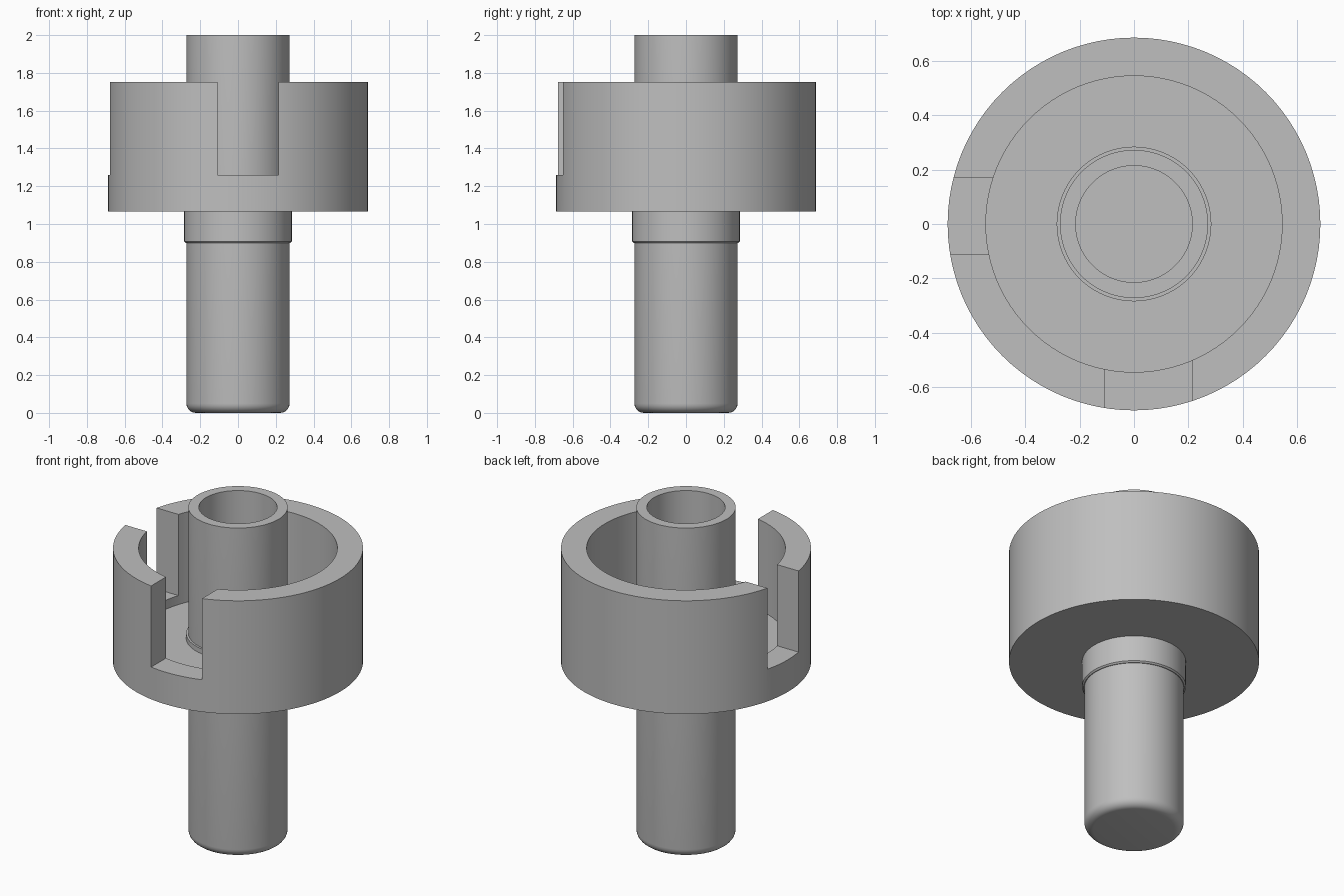
import bpy, bmesh, math
from mathutils import Matrix

cube = bpy.data.objects.get("Cube")
if cube:
    bpy.data.objects.remove(cube, do_unlink=True)

grey = bpy.data.materials.new("plain grey")
grey.use_nodes = True
colour = (0.52, 0.52, 0.52, 1)
grey.diffuse_color = colour
grey.node_tree.nodes["Principled BSDF"].inputs["Base Color"].default_value = colour


def add_object(name, bm):
    bmesh.ops.recalc_face_normals(bm, faces=bm.faces)
    mesh = bpy.data.meshes.new(name)
    bm.to_mesh(mesh)
    bm.free()
    mesh.materials.append(grey)
    obj = bpy.data.objects.new(name, mesh)
    bpy.context.collection.objects.link(obj)
    return obj


def lathe(name, profile, closed=False, steps=96):
    """Spin (radius, height) points around the z axis."""
    bm = bmesh.new()
    verts = [bm.verts.new((r, 0, z)) for r, z in profile]
    edges = [bm.edges.new(pair) for pair in zip(verts, verts[1:])]
    if closed:
        edges.append(bm.edges.new((verts[-1], verts[0])))
    bmesh.ops.spin(bm, geom=verts + edges, axis=(0, 0, 1), cent=(0, 0, 0),
                   angle=math.tau, steps=steps)
    bmesh.ops.remove_doubles(bm, verts=bm.verts, dist=1e-4)
    return add_object(name, bm)


def cutter(name, low, high):
    """Hidden box between two corners."""
    bm = bmesh.new()
    size = [h - l for l, h in zip(low, high)]
    mid = [(h + l) / 2 for l, h in zip(low, high)]
    bmesh.ops.create_cube(bm, size=1, matrix=Matrix.Translation(mid) @ Matrix.Diagonal((*size, 1)))
    obj = add_object(name, bm)
    obj.hide_render = True
    obj.hide_set(True)
    return obj


def smooth(obj):
    bpy.ops.object.select_all(action='DESELECT')
    obj.select_set(True)
    bpy.context.view_layer.objects.active = obj
    bpy.ops.object.shade_smooth_by_angle(angle=math.radians(30))


# Hollow shaft with a rounded closed foot
shaft_r, bore_r, fillet = 0.273, 0.215, 0.05
foot = [(shaft_r - fillet + fillet * math.sin(a), fillet - fillet * math.cos(a))
        for a in (math.radians(15 * i) for i in range(7))]
shaft = lathe("hollow_shaft", [(0, 0)] + foot +
              [(shaft_r, 2), (bore_r, 2), (bore_r, 0.2), (0, 0.2)])

# Sleeve passing through the cup floor
sleeve = lathe("sleeve", [(shaft_r - 0.01, 0.9), (0.277, 0.9), (0.285, 0.908),
                          (0.285, 1.235), (shaft_r - 0.01, 1.235)], closed=True)

# Open cup
cup = lathe("cup", [(0.27, 1.065), (0.687, 1.065), (0.687, 1.752), (0.546, 1.752),
                    (0.546, 1.205), (0.27, 1.205)], closed=True)

# Slots in the front and the right of the cup wall
slots = [cutter("front_slot_cutter", (-0.108, -0.9, 1.26), (0.215, -0.4, 2)),
         cutter("right_slot_cutter", (-0.9, -0.11, 1.26), (-0.4, 0.17, 2))]
for slot in slots:
    cut = cup.modifiers.new(slot.name, 'BOOLEAN')
    cut.operation = 'DIFFERENCE'
    cut.object = slot
    cut.solver = 'EXACT'

for part in (shaft, sleeve, cup):
    smooth(part)
